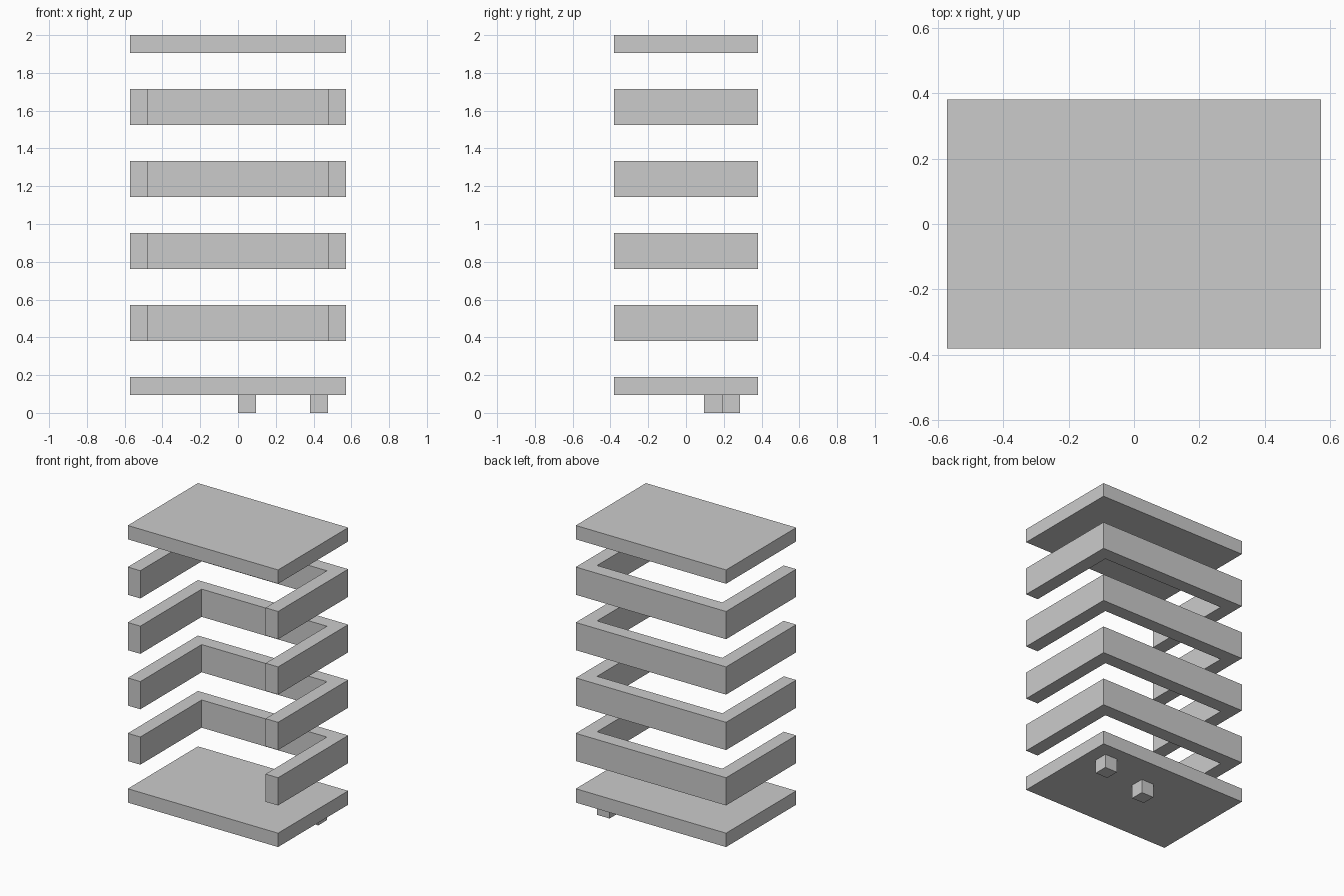
import bpy, bmesh
from mathutils import Vector

if "Cube" in bpy.data.objects:
    bpy.data.objects.remove(bpy.data.objects["Cube"])

U = 2 / 21  # module: the model is 12 x 8 x 21 modules


def prism(name, outline, z0, z1):
    """Extrude a flat outline (in modules) from z0 to z1."""
    mesh = bpy.data.meshes.new(name)
    bm = bmesh.new()
    face = bm.faces.new([bm.verts.new((x * U, y * U, z0 * U)) for x, y in outline])
    top = bmesh.ops.extrude_face_region(bm, geom=[face])["geom"]
    verts = [v for v in top if isinstance(v, bmesh.types.BMVert)]
    bmesh.ops.translate(bm, verts=verts, vec=Vector((0, 0, (z1 - z0) * U)))
    bmesh.ops.recalc_face_normals(bm, faces=bm.faces)
    bm.to_mesh(mesh)
    bm.free()
    obj = bpy.data.objects.new(name, mesh)
    bpy.context.collection.objects.link(obj)
    return obj


def box(name, x0, x1, y0, y1, z0, z1):
    return prism(name, [(x0, y0), (x1, y0), (x1, y1), (x0, y1)], z0, z1)


# Base and top slabs
box("base_slab", -6, 6, -4, 4, 1, 2)
box("top_slab", -6, 6, -4, 4, 20, 21)

# Two small feet under the base
box("right_foot", 4, 5, 2, 3, 0, 1)
box("middle_foot", 0, 1, 1, 2, 0, 1)

# Four U-shaped bands, open at the front
band = [(-6, -4), (-5, -4), (-5, 3), (5, 3), (5, -4), (6, -4), (6, 4), (-6, 4)]
for i in range(4):
    prism(f"band_{i + 1}", band, 4 + 4 * i, 6 + 4 * i)
